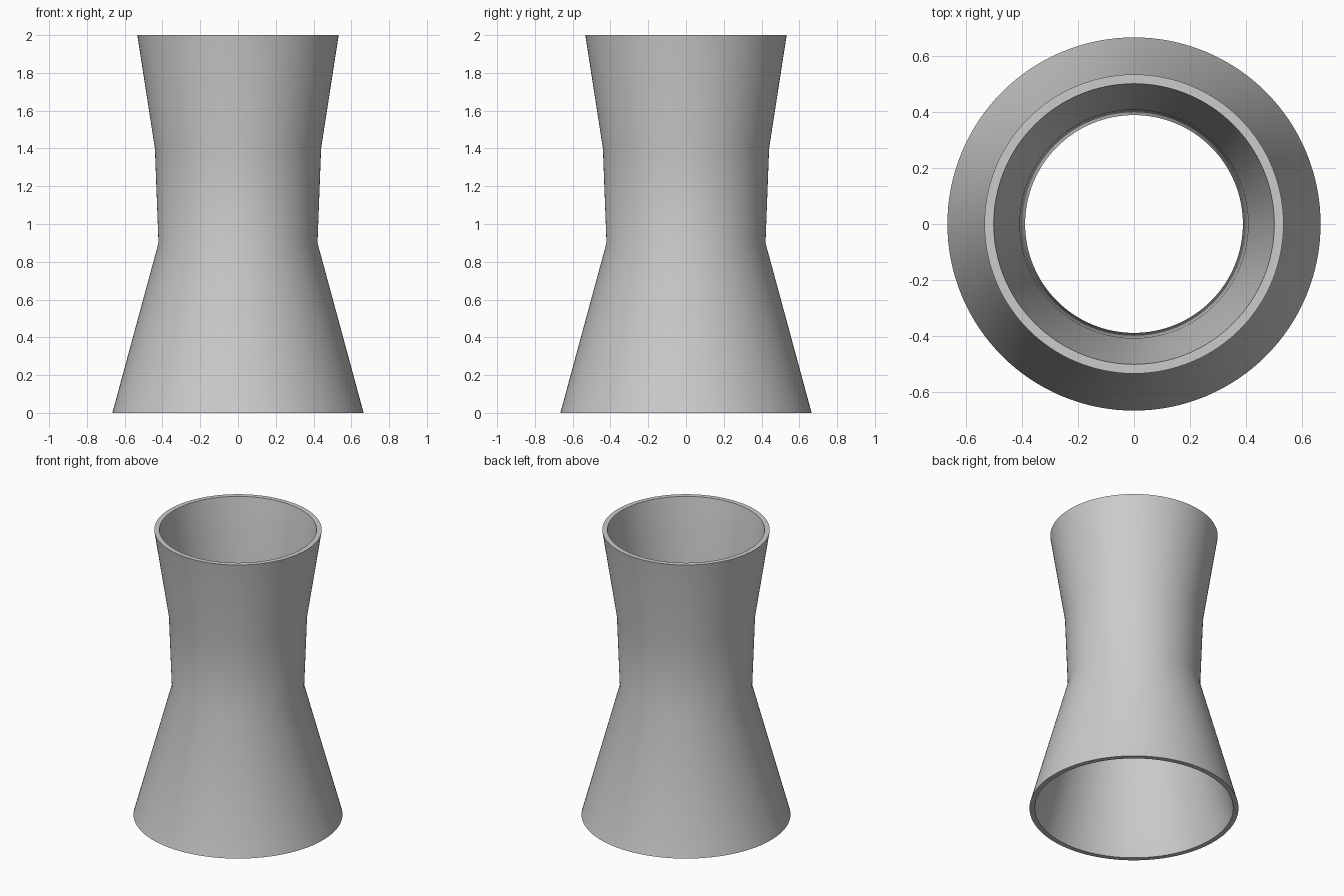
import bpy
import bmesh
import math

cube = bpy.data.objects.get("Cube")
if cube:
    bpy.data.objects.remove(cube, do_unlink=True)

SEGMENTS = 128
WALL = 0.033

# Plain grey material
grey = bpy.data.materials.new("light_grey")
grey.use_nodes = True
colour = (0.6, 0.6, 0.6, 1)
grey.diffuse_color = colour
grey.node_tree.nodes["Principled BSDF"].inputs["Base Color"].default_value = colour

# Closed wall section: up the outside, down the inside
outer = [(0.665, 0), (0.421, 0.9), (0.44, 1.4), (0.533, 2)]
inner = [(r - WALL, z) for r, z in reversed(outer)]
section = outer + inner

# Sweep the section around the vertical axis
bm = bmesh.new()
rings = []
for i in range(SEGMENTS):
    a = math.tau * i / SEGMENTS
    rings.append([bm.verts.new((r * math.cos(a), r * math.sin(a), z)) for r, z in section])
for i, ring in enumerate(rings):
    following = rings[(i + 1) % SEGMENTS]
    for j in range(len(section)):
        k = (j + 1) % len(section)
        bm.faces.new((ring[j], following[j], following[k], ring[k]))
bmesh.ops.recalc_face_normals(bm, faces=bm.faces)
mesh = bpy.data.meshes.new("tower_shell")
bm.to_mesh(mesh)
bm.free()
mesh.materials.append(grey)

shell = bpy.data.objects.new("tower_shell", mesh)
bpy.context.collection.objects.link(shell)

# Smooth walls with sharp rims
bpy.ops.object.select_all(action="DESELECT")
shell.select_set(True)
bpy.context.view_layer.objects.active = shell
bpy.ops.object.shade_smooth_by_angle(angle=math.radians(30))
